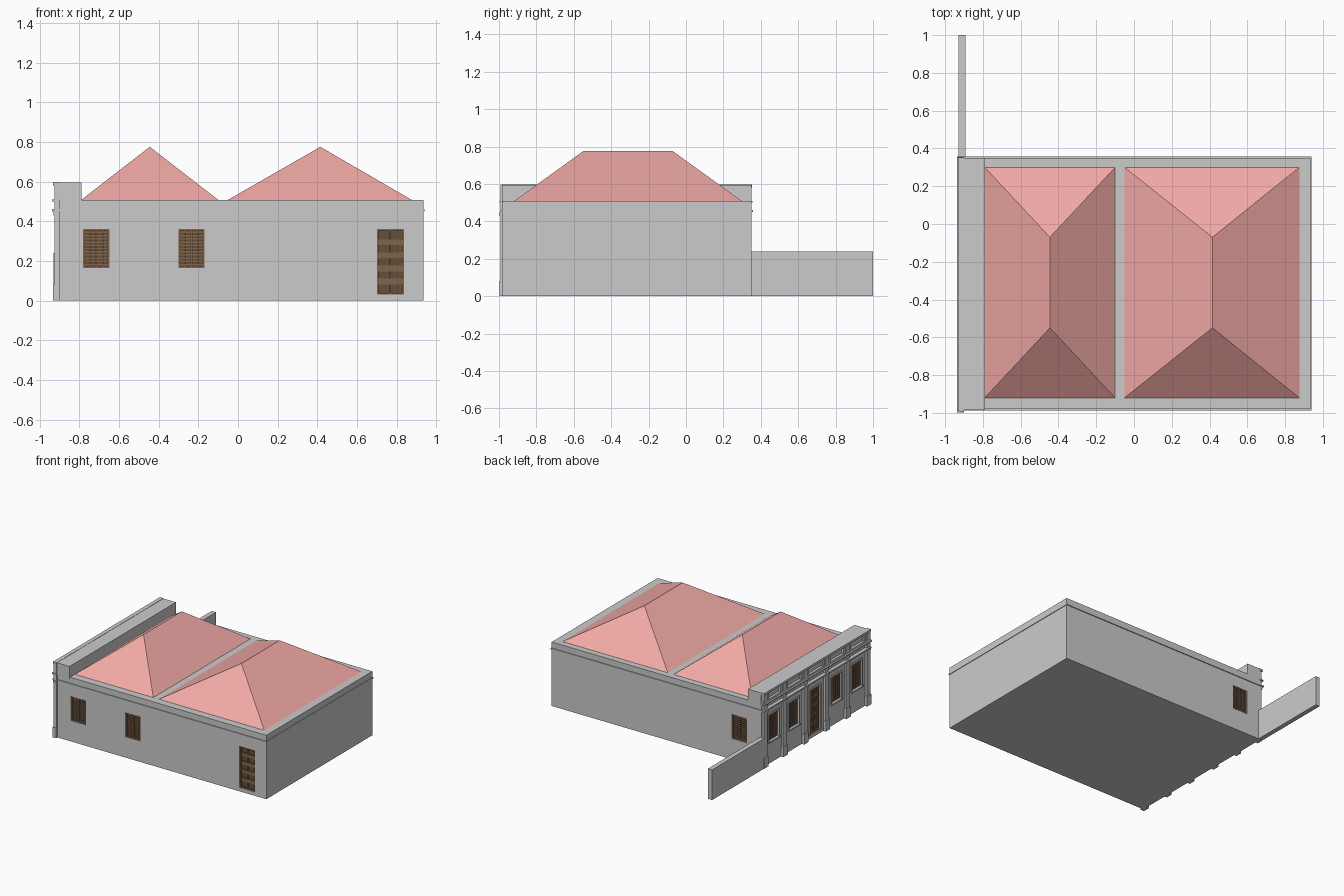
import bpy, bmesh
from mathutils import Matrix, Vector
from math import pi

if "Cube" in bpy.data.objects:
    bpy.data.objects.remove(bpy.data.objects["Cube"])


def material(name, rgb):
    m = bpy.data.materials.new(name)
    m.diffuse_color = (*rgb, 1)
    m.use_nodes = True
    m.node_tree.nodes["Principled BSDF"].inputs["Base Color"].default_value = m.diffuse_color
    return m


RED = material("roof_red", (0.88, 0.40, 0.38))
BROWN = material("wood_brown", (0.22, 0.13, 0.07))
DARK = material("wood_dark", (0.13, 0.08, 0.04))


def add_box(bm, lo, hi):
    lo, hi = Vector(lo), Vector(hi)
    mat = Matrix.Translation((lo + hi) / 2) @ Matrix.Diagonal((*(hi - lo), 1))
    bmesh.ops.create_cube(bm, size=1, matrix=mat)


def finish(bm, name, mat=None, matrix=None):
    if matrix:
        bm.transform(matrix)
    bmesh.ops.recalc_face_normals(bm, faces=bm.faces)
    me = bpy.data.meshes.new(name)
    bm.to_mesh(me)
    bm.free()
    ob = bpy.data.objects.new(name, me)
    bpy.context.collection.objects.link(ob)
    if mat:
        me.materials.append(mat)
    return ob


def boxes(name, parts, mat=None, matrix=None):
    bm = bmesh.new()
    for lo, hi in parts:
        add_box(bm, lo, hi)
    return finish(bm, name, mat, matrix)


# Main block and low yard wall
house = boxes("house_walls", [((-0.91, -0.98, 0), (0.935, 0.35, 0.508))])
boxes("yard_wall", [((-0.93, 0.35, 0), (-0.893, 1.0, 0.24))])

# Thin string course running right round the house
boxes("string_course", [((-0.938, -0.987, 0.45), (0.94, 0.357, 0.461))])


# Hipped roofs
def hip_roof(name, x0, x1, xr):
    bm = bmesh.new()
    y0, y1, z = -0.92, 0.30, 0.508
    v = [bm.verts.new(p) for p in ((x0, y0, z), (x1, y0, z), (x1, y1, z), (x0, y1, z),
                                   (xr, -0.55, 0.775), (xr, -0.07, 0.775))]
    for f in ((0, 1, 4), (1, 2, 5, 4), (2, 3, 5), (3, 0, 4, 5), (3, 2, 1, 0)):
        bm.faces.new([v[i] for i in f])
    finish(bm, name, RED)


hip_roof("small_roof", -0.79, -0.10, -0.445)
hip_roof("large_roof", -0.05, 0.875, 0.415)

# Street facade: pilasters with plinth and capital
pilaster_y = [-0.97, -0.71, -0.45, -0.18, 0.08, 0.322]
parts = []
for y in pilaster_y:
    parts += [((-0.925, y - 0.022, 0), (-0.90, y + 0.022, 0.59)),
              ((-0.932, y - 0.027, 0), (-0.90, y + 0.027, 0.08)),
              ((-0.930, y - 0.026, 0.43), (-0.90, y + 0.026, 0.45))]
boxes("pilasters", parts)
boxes("facade_end", [((-0.925, -0.992, 0), (-0.905, -0.97, 0.595))])

# Parapet block with framed sunken panels
boxes("parapet", [((-0.905, -0.985, 0.50), (-0.79, 0.35, 0.595))])
rails = [((-0.925, -0.985, 0.508), (-0.90, 0.35, 0.525)),
         ((-0.932, -0.99, 0.58), (-0.90, 0.352, 0.597)),
         ((-0.938, -0.997, 0.50), (-0.90, 0.355, 0.51))]
bays = list(zip(pilaster_y, pilaster_y[1:]))
for a, b in bays:
    for y in (a + 0.035, b - 0.035):
        rails.append(((-0.919, y - 0.014, 0.515), (-0.90, y + 0.014, 0.59)))
boxes("parapet_frames", rails)

# Openings: local x across the wall, local -y outward
DEPTH = 0.022
front = Matrix.Translation((0, -0.98, 0))
back = Matrix.Translation((0, 0.35, 0)) @ Matrix.Rotation(pi, 4, 'Z')
street = Matrix.Translation((-0.91, 0, 0)) @ Matrix.Rotation(-pi / 2, 4, 'Z')
openings = [("front_window_1", front, -0.715, 0.132, 0.165, 0.36, 12),
            ("front_window_2", front, -0.235, 0.132, 0.165, 0.36, 12),
            ("front_door", front, 0.768, 0.136, 0.03, 0.36, 5),
            ("back_window", back, 0.715, 0.132, 0.165, 0.36, 12)]
for i, (a, b) in enumerate(bays):
    door = i == 2
    openings.append(("street_door" if door else f"street_window_{i}", street, -(a + b) / 2,
                     0.12, 0.03 if door else 0.18, 0.385, 5 if door else 12))

cut = bmesh.new()
for name, wall, x, w, z0, z1, slats in openings:
    tmp = bmesh.new()
    a, b = x - w / 2, x + w / 2
    add_box(tmp, (a, -0.05, z0), (b, DEPTH, z1))
    tmp.transform(wall)
    me = bpy.data.meshes.new("tmp")
    tmp.to_mesh(me)
    tmp.free()
    cut.from_mesh(me)
    bpy.data.meshes.remove(me)

    # Dark leaf, then frame, centre stile and cross slats
    boxes(name + "_leaf", [((a, 0.017, z0), (b, DEPTH, z1))], DARK, wall)
    f = 0.009
    bars = [((p, 0.006, z0), (p + f, 0.018, z1)) for p in (a, x - f / 2, b - f)]
    bars += [((a, 0.006, z), (b, 0.018, z + f)) for z in (z0, z1 - f)]
    step = (z1 - z0) / slats
    for k in range(1, slats):
        z = z0 + k * step
        bars.append(((a, 0.010, z - step * 0.22), (b, 0.018, z + step * 0.22)))
    if slats > 5:
        bars += [((x + s * w / 4 - 0.004, 0.008, z0), (x + s * w / 4 + 0.004, 0.018, z1))
                 for s in (-1, 1)]
    boxes(name + "_shutters", bars, BROWN, wall)

    # Moulded surround on the street side
    if wall is street:
        t = 0.012
        trim = [((a - t, -0.008, z0), (a, 0.002, z1 + t)), ((b, -0.008, z0), (b + t, 0.002, z1 + t)),
                ((a, -0.008, z1), (b, 0.002, z1 + t))]
        if slats > 5:
            trim.append(((a - t, -0.014, z0 - t), (b + t, 0.002, z0)))
        boxes(name + "_surround", trim, None, wall)

# Cut the openings into the walls
cutter = finish(cut, "opening_cutter")
cutter.hide_render = True
mod = house.modifiers.new("openings", 'BOOLEAN')
mod.operation = 'DIFFERENCE'
mod.object = cutter
bpy.context.view_layer.objects.active = house
bpy.ops.object.modifier_apply(modifier=mod.name)
bpy.data.objects.remove(cutter)
